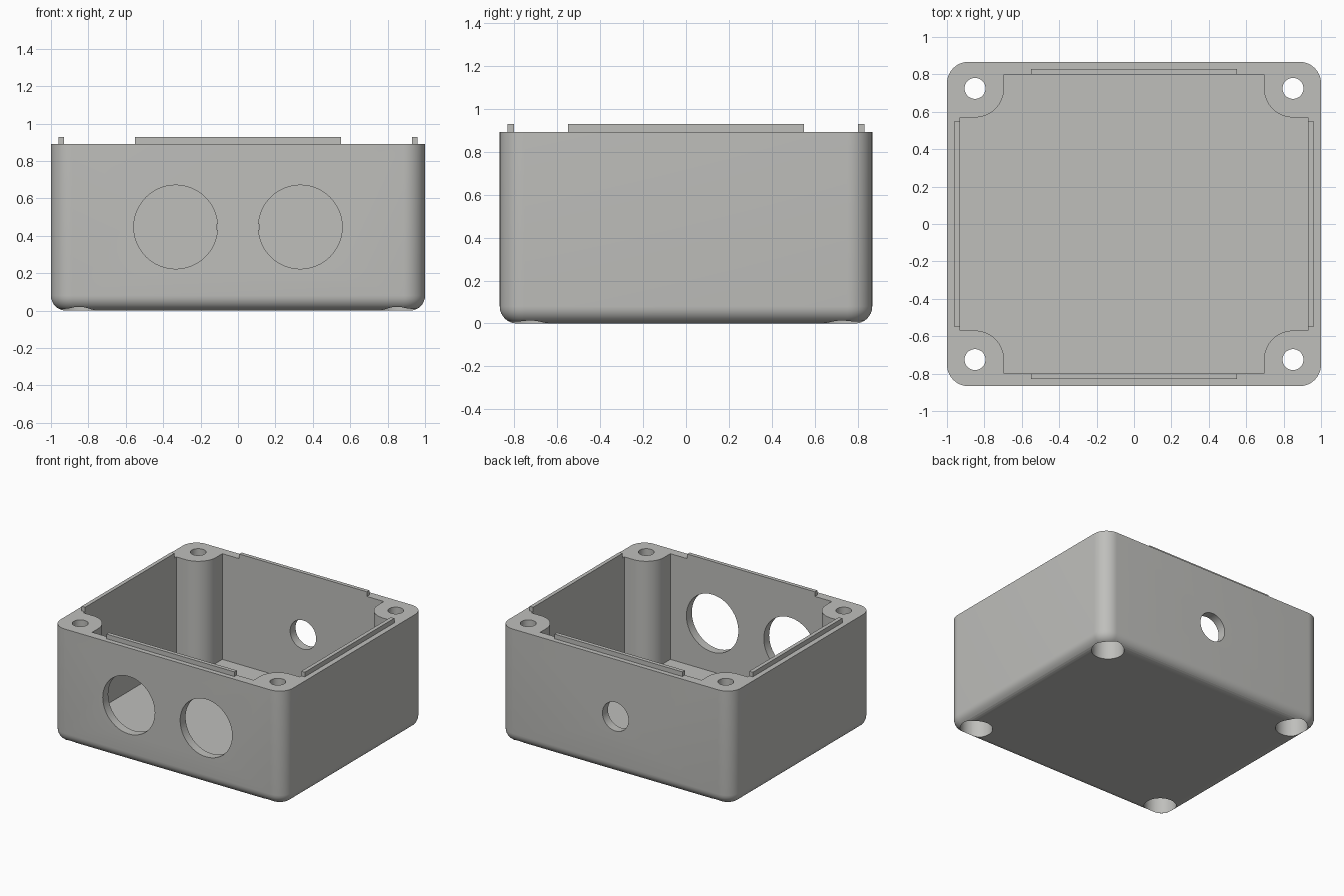
import bpy, bmesh, math
from mathutils import Matrix

if "Cube" in bpy.data.objects:
    bpy.data.objects.remove(bpy.data.objects["Cube"])

HX, HY, TOP = 1.0, 0.867, 0.892        # outer half sizes and rim height
IX, IY, FLOOR = 0.93, 0.80, 0.07       # inner half sizes and floor height
PX, PY, PR = 0.85, 0.725, 0.155        # corner post centre and radius
CORNER, FILLET = 0.115, 0.08

grey = bpy.data.materials.new("grey plastic")
grey.diffuse_color = (0.52, 0.52, 0.50, 1)
grey.use_nodes = True
grey.node_tree.nodes["Principled BSDF"].inputs["Base Color"].default_value = grey.diffuse_color


def make_object(name, bm):
    bmesh.ops.recalc_face_normals(bm, faces=bm.faces)
    mesh = bpy.data.meshes.new(name)
    bm.to_mesh(mesh)
    bm.free()
    mesh.materials.append(grey)
    obj = bpy.data.objects.new(name, mesh)
    bpy.context.collection.objects.link(obj)
    return obj


def loft(name, sections):
    """Skin a stack of equal-length (outline, z) sections and cap both ends."""
    bm = bmesh.new()
    rings = [[bm.verts.new((x, y, z)) for x, y in pts] for pts, z in sections]
    n = len(rings[0])
    for a, b in zip(rings, rings[1:]):
        for i in range(n):
            j = (i + 1) % n
            bm.faces.new((a[i], a[j], b[j], b[i]))
    bm.faces.new(rings[0])
    bm.faces.new(rings[-1])
    return make_object(name, bm)


def rounded_rect(inset, steps=12):
    r = CORNER - inset
    pts = []
    for k, (sx, sy) in enumerate([(1, 1), (-1, 1), (-1, -1), (1, -1)]):
        for i in range(steps + 1):
            a = math.radians(90 * (k + i / steps))
            pts.append((sx * (HX - CORNER) + r * math.cos(a),
                        sy * (HY - CORNER) + r * math.sin(a)))
    return pts


def cavity_outline(steps=16):
    """Rectangle with a rounded post biting into every corner."""
    quarter = [(IX, PY - PR)]
    for i in range(steps + 1):
        a = math.radians(270 - 90 * i / steps)
        quarter.append((PX + PR * math.cos(a), PY + PR * math.sin(a)))
    quarter.append((PX - PR, IY))
    pts = []
    for sx, sy in [(1, 1), (-1, 1), (-1, -1), (1, -1)]:
        q = [(sx * x, sy * y) for x, y in quarter]
        pts += q if sx * sy > 0 else q[::-1]
    return pts


def cylinder(name, centre, radius, depth, along_y=False):
    bm = bmesh.new()
    m = Matrix.Translation(centre)
    if along_y:
        m = m @ Matrix.Rotation(math.pi / 2, 4, 'X')
    bmesh.ops.create_cone(bm, cap_ends=True, segments=48, radius1=radius,
                          radius2=radius, depth=depth, matrix=m)
    return make_object(name, bm)


def cut(obj, cutter):
    cutter.hide_render = True
    mod = obj.modifiers.new("cut", 'BOOLEAN')
    mod.operation, mod.solver, mod.object = 'DIFFERENCE', 'EXACT', cutter
    bpy.context.view_layer.objects.active = obj
    bpy.ops.object.modifier_apply(modifier=mod.name)
    bpy.data.objects.remove(cutter)


# Box with rounded corners and a rounded bottom edge
sections = []
for i in range(9):
    a = math.radians(90 * i / 8)
    sections.append((rounded_rect(FILLET * (1 - math.sin(a))),
                     FILLET * (1 - math.cos(a))))
sections.append((rounded_rect(0), TOP))
box = loft("box_body", sections)

# Hollow interior, leaving four corner posts
outline = cavity_outline()
cut(box, loft("cavity_cutter", [(outline, FLOOR), (outline, TOP + 0.2)]))

# Screw holes, wider where the screw head enters from below
for sx in (-1, 1):
    for sy in (-1, 1):
        x, y = sx * PX, sy * PY
        cut(box, cylinder("screw_cutter", (x, y, 0.5), 0.056, 2))
        cut(box, cylinder("screw_head_cutter", (x, y, 0.1), 0.115, 0.6))

# Two large cable openings in front, one small opening at the back
for x in (-0.333, 0.333):
    cut(box, cylinder("cable_cutter", (x, -HY, 0.447), 0.224, 0.3, True))
cut(box, cylinder("small_cutter", (0, HY, 0.447), 0.112, 0.3, True))

bpy.ops.object.select_all(action='DESELECT')
box.select_set(True)
bpy.context.view_layer.objects.active = box
bpy.ops.object.shade_smooth_by_angle(angle=math.radians(30))

# Locating ridges along the inner edge of the rim
for side, s in (("a", -1), ("b", 1)):
    for name, centre, size in (
            ("long_ridge_", (0, s * (IY + 0.015), TOP + 0.018), (1.1, 0.03, 0.036)),
            ("side_ridge_", (s * (IX + 0.015), 0, TOP + 0.018), (0.03, 1.1, 0.036))):
        bm = bmesh.new()
        bmesh.ops.create_cube(bm, size=1, matrix=Matrix.Translation(centre)
                              @ Matrix.Diagonal((*size, 1)))
        make_object(name + side, bm)
